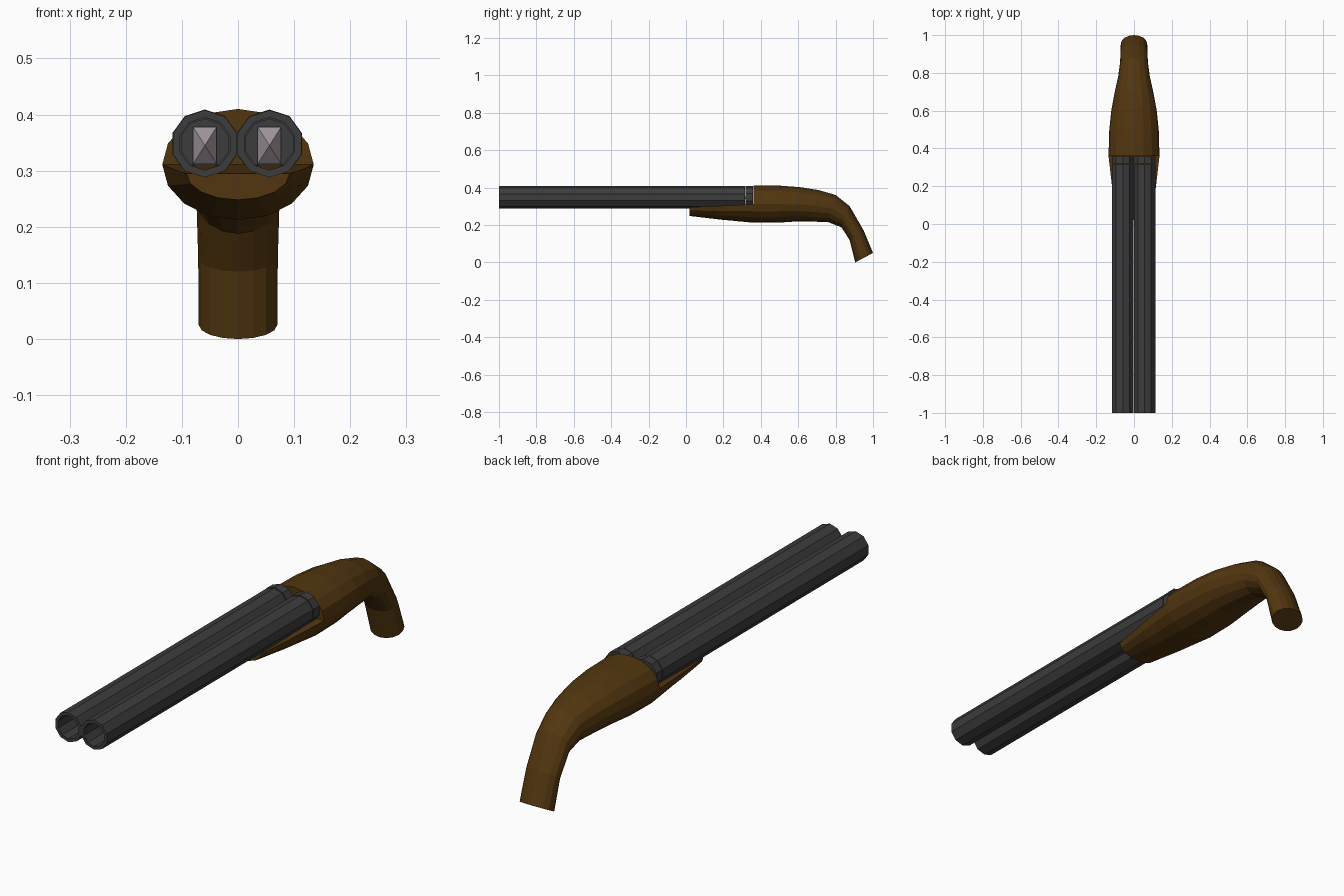
import bpy, bmesh, math

cube = bpy.data.objects.get("Cube")
if cube:
    bpy.data.objects.remove(cube, do_unlink=True)


def material(name, rgb):
    m = bpy.data.materials.new(name)
    m.use_nodes = True
    m.diffuse_color = (*rgb, 1)
    m.node_tree.nodes["Principled BSDF"].inputs["Base Color"].default_value = (*rgb, 1)
    return m


wood = material("dark walnut", (0.085, 0.037, 0.005))
steel = material("gunmetal", (0.045, 0.045, 0.045))
silver = material("pale metal", (0.34, 0.30, 0.33))


def finish(name, bm, mat):
    bmesh.ops.recalc_face_normals(bm, faces=bm.faces)
    mesh = bpy.data.meshes.new(name)
    bm.to_mesh(mesh)
    bm.free()
    mesh.materials.append(mat)
    ob = bpy.data.objects.new(name, mesh)
    bpy.context.collection.objects.link(ob)
    return ob


def loft(name, rings, mat, caps=True, loop=False):
    """Skin a list of closed cross-sections."""
    bm = bmesh.new()
    vs = [[bm.verts.new(p) for p in r] for r in rings]
    pairs = list(zip(vs, vs[1:]))
    if loop:
        pairs.append((vs[-1], vs[0]))
    for a, b in pairs:
        for i in range(len(a)):
            j = (i + 1) % len(a)
            bm.faces.new((a[i], a[j], b[j], b[i]))
    if caps:
        bm.faces.new(vs[0])
        bm.faces.new(vs[-1])
    return finish(name, bm, mat)


SIDES = 16


def ellipse(top, bottom, half_width):
    """Elliptical section whose vertical axis runs from top to bottom (y, z)."""
    cy, cz = (top[0] + bottom[0]) / 2, (top[1] + bottom[1]) / 2
    ay, az = (top[0] - bottom[0]) / 2, (top[1] - bottom[1]) / 2
    out = []
    for i in range(SIDES):
        a = math.tau * i / SIDES
        s, c = math.sin(a), math.cos(a)
        out.append((half_width * c, cy + ay * s, cz + az * s))
    return out


# Stock and curved grip: top point, bottom point, half width
stations = [
    ((0.36, 0.41), (0.36, 0.212), 0.135),
    ((0.50, 0.41), (0.49, 0.212), 0.131),
    ((0.61, 0.402), (0.58, 0.218), 0.121),
    ((0.71, 0.386), (0.67, 0.218), 0.104),
    ((0.80, 0.36), (0.76, 0.215), 0.084),
    ((0.875, 0.30), (0.83, 0.188), 0.074),
    ((0.95, 0.17), (0.875, 0.12), 0.071),
    ((1.0, 0.05), (0.905, 0.0), 0.070),
]
loft("stock", [ellipse(*s) for s in stations], wood)


# Fore-end: half-round section under the barrels
def half_round(y, half_width, top, bottom):
    n = SIDES // 2
    return [(half_width * math.cos(math.pi * i / n), y,
             top - (top - bottom) * math.sin(math.pi * i / n)) for i in range(n + 1)]


loft("fore_end", [half_round(0.02, 0.092, 0.295, 0.248),
                  half_round(0.18, 0.114, 0.302, 0.229),
                  half_round(0.36, 0.135, 0.311, 0.212)], wood)


# Barrels, breech rings and loaded rounds
def circle(x, y, r, n=10):
    return [(x + r * math.sin(math.tau * i / n), y,
             0.348 + r * math.cos(math.tau * i / n)) for i in range(n)]


def tube(name, x, y0, y1, outer, inner):
    loft(name, [circle(x, y0, outer), circle(x, y1, outer),
                circle(x, y1, inner), circle(x, y0, inner)], steel, False, True)


for side, x in (("right", -0.059), ("left", 0.056)):
    tube(side + "_barrel", x, -1.0, 0.315, 0.060, 0.047)
    tube(side + "_breech_ring", x, 0.319, 0.357, 0.061, 0.044)
    loft(side + "_breech_plate", [circle(x, 0.345, 0.05), circle(x, 0.357, 0.05)], steel)

    # Pointed round facing the muzzle
    bm = bmesh.new()
    base = [bm.verts.new((x + 0.021 * sx, 0.34, 0.345 + 0.033 * sz))
            for sx, sz in ((-1, -1), (1, -1), (1, 1), (-1, 1))]
    tip = bm.verts.new((x, 0.31, 0.345))
    bm.faces.new(base)
    for i in range(4):
        bm.faces.new((base[i], base[(i + 1) % 4], tip))
    finish(side + "_round", bm, silver)
